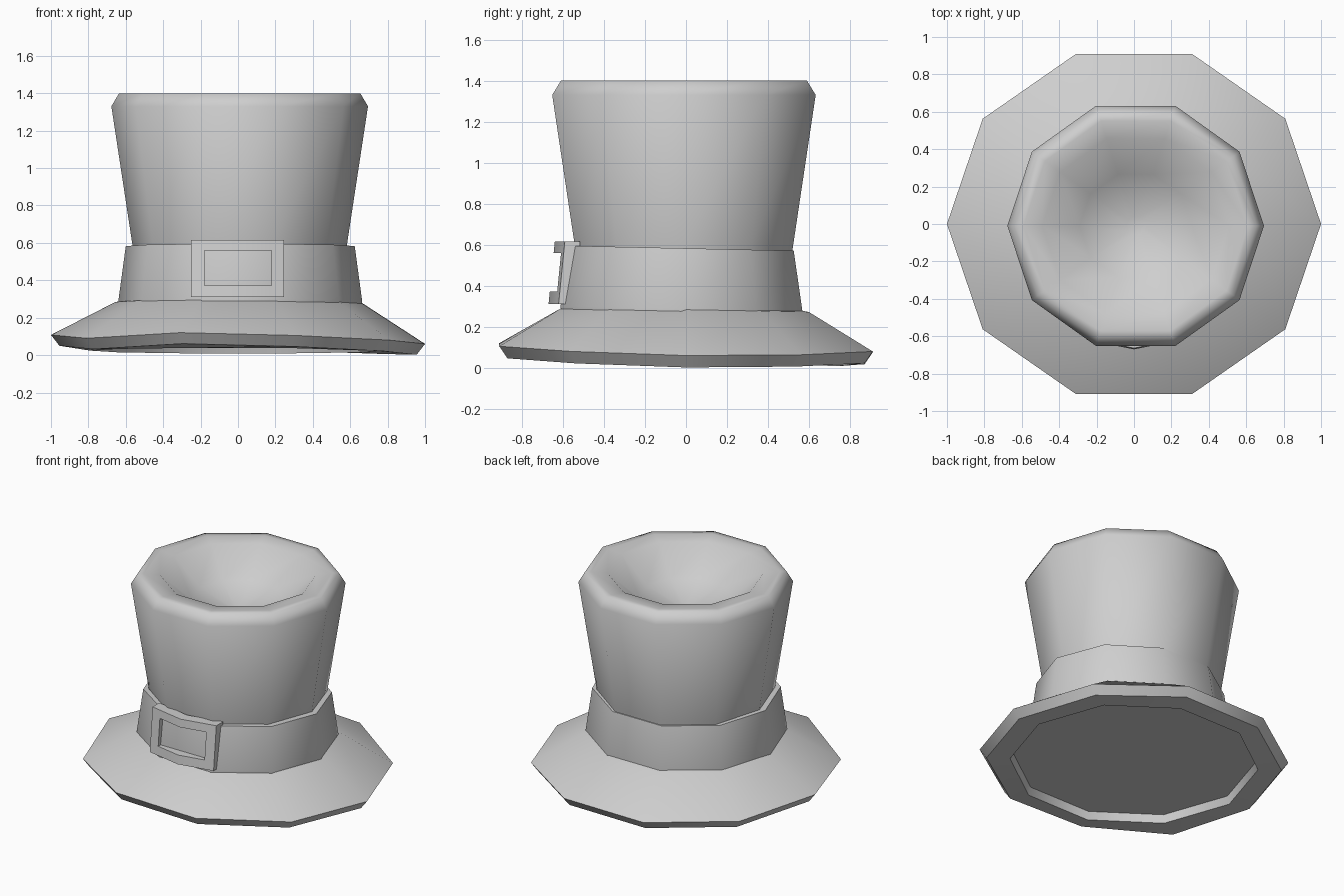
import bpy, bmesh, math

cube = bpy.data.objects.get("Cube")
if cube:
    bpy.data.objects.remove(cube, do_unlink=True)

# Single felt colour
felt = bpy.data.materials.new("felt_grey")
felt.use_nodes = True
GREY = (0.62, 0.62, 0.62, 1)
felt.diffuse_color = GREY
felt.node_tree.nodes["Principled BSDF"].inputs["Base Color"].default_value = GREY

SIDES = 10


def finish(name, bm, angle):
    """Turn a bmesh into a shaded object."""
    bmesh.ops.recalc_face_normals(bm, faces=bm.faces)
    mesh = bpy.data.meshes.new(name)
    bm.to_mesh(mesh)
    bm.free()
    obj = bpy.data.objects.new(name, mesh)
    bpy.context.collection.objects.link(obj)
    mesh.materials.append(felt)
    bpy.ops.object.select_all(action="DESELECT")
    obj.select_set(True)
    bpy.context.view_layer.objects.active = obj
    bpy.ops.object.shade_smooth_by_angle(angle=math.radians(angle))
    return obj


def loft(name, profile, centre, tilt, angle, wave=(0,) * SIDES, wavy=()):
    """Join ten-sided rings (x radius, y radius, height) and cap both ends.

    Rings listed in wavy are raised corner by corner by wave."""
    bm = bmesh.new()
    rings = []
    for k, (rx, ry, z) in enumerate(profile):
        ring = []
        for i in range(SIDES):
            a = 2 * math.pi * i / SIDES
            x, y = rx * math.cos(a), ry * math.sin(a)
            lift = tilt * y + (wave[i] if k in wavy else 0)
            ring.append(bm.verts.new((x + centre[0], y + centre[1], z + lift)))
        rings.append(ring)
    for low, high in zip(rings, rings[1:]):
        for i in range(SIDES):
            j = (i + 1) % SIDES
            bm.faces.new((low[i], low[j], high[j], high[i]))
    bm.faces.new(rings[0])
    bm.faces.new(rings[-1])
    return finish(name, bm, angle)


# Brim: recessed underside, thin uneven edge, sloping top
loft("brim", [
    (0.775, 0.775, 0.078), (0.79, 0.79, 0.024), (0.955, 0.915, 0.027),
    (1.0, 0.957, 0.085), (0.655, 0.63, 0.284), (0.5, 0.48, 0.31),
], (0, 0), -0.02, 40,
    wave=(-0.025, -0.01, 0.013, 0.008, 0.011,
          0.023, -0.006, 0.017, 0.002, -0.016), wavy=(2, 3))

# Crown: flared wall, rounded rim and dished top
loft("crown", [
    (0.53, 0.515, 0.3), (0.575, 0.56, 0.6), (0.686, 0.675, 1.33),
    (0.645, 0.63, 1.4), (0.6, 0.59, 1.4), (0.5, 0.49, 1.39),
    (0.3, 0.29, 1.22), (0.05, 0.05, 1.15),
], (0.009, -0.01), 0, 75)

# Band around the foot of the crown
loft("hat_band", [
    (0.645, 0.615, 0.25), (0.652, 0.62, 0.288), (0.612, 0.575, 0.583),
    (0.56, 0.54, 0.583),
], (0.012, -0.022), -0.022, 40)

# Buckle: open frame bent forward at its middle
bm = bmesh.new()
columns = (-0.25, -0.18, 0, 0.18, 0.245)
rows = (0.31, 0.372, 0.56, 0.615)
grid = [[bm.verts.new((x, -0.67 + 0.1 * (z - rows[0]) + 0.2 * abs(x), z))
         for x in columns] for z in rows]
for r in range(len(rows) - 1):
    for c in range(len(columns) - 1):
        if r == 1 and c in (1, 2):
            continue
        bm.faces.new((grid[r][c], grid[r][c + 1],
                      grid[r + 1][c + 1], grid[r + 1][c]))
# Thicken the frame towards the band, keeping its inside open
extruded = bmesh.ops.extrude_face_region(bm, geom=list(bm.faces),
                                         use_keep_orig=True)
for v in extruded["geom"]:
    if isinstance(v, bmesh.types.BMVert):
        v.co.y += 0.075
finish("buckle", bm, 40)
